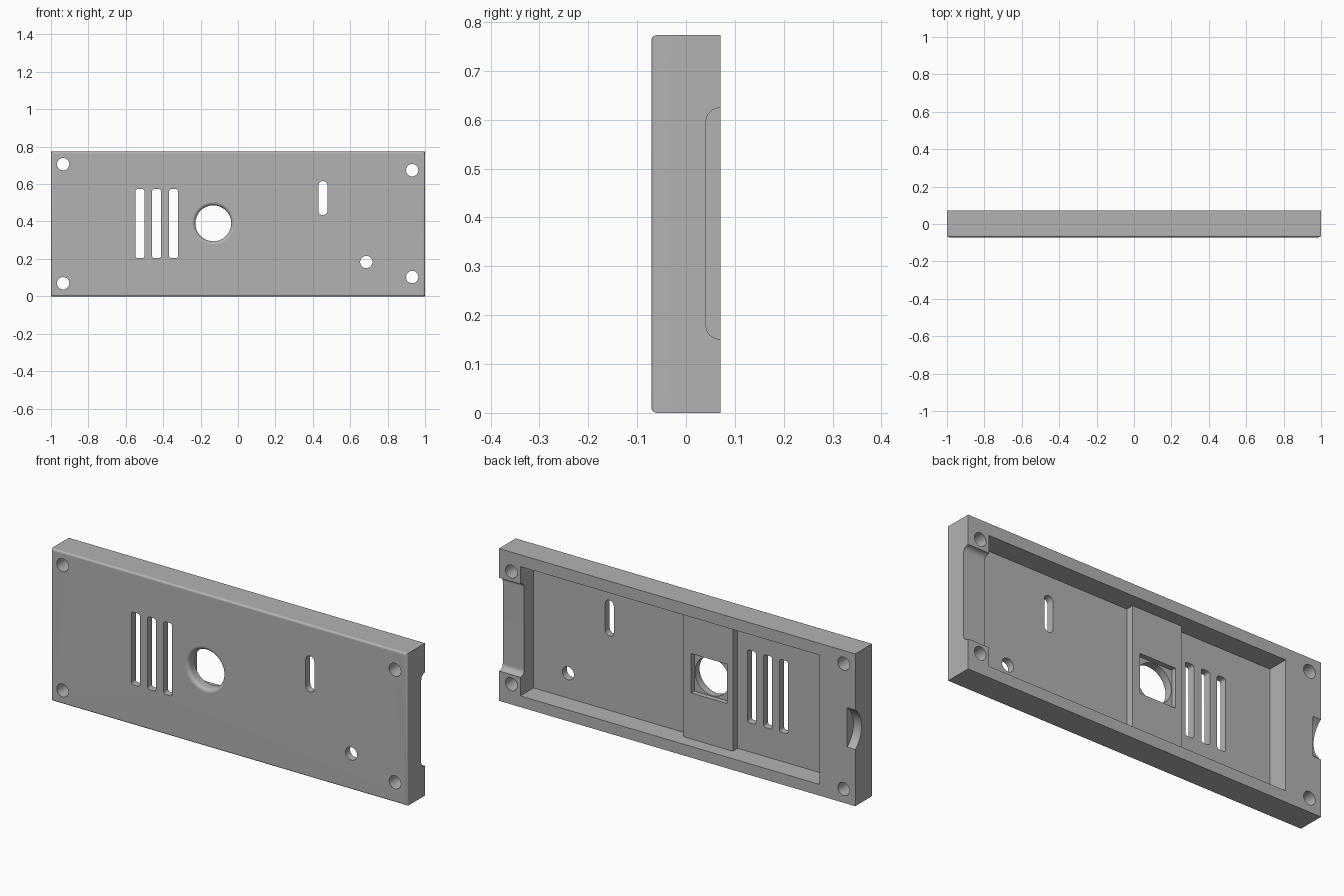
import bpy, bmesh
from math import sin, cos, pi

cube = bpy.data.objects.get("Cube")
if cube:
    bpy.data.objects.remove(cube, do_unlink=True)

W, D, H = 1.0, 0.071, 0.773          # half width, half depth, height
FLOOR, DECK = -0.035, 0.004          # pocket floor and raised deck levels

grey = bpy.data.materials.new("plain grey")
grey.use_nodes = True
grey.diffuse_color = (0.45, 0.45, 0.45, 1)
grey.node_tree.nodes["Principled BSDF"].inputs["Base Color"].default_value = grey.diffuse_color

AXES = {"x": lambda u, v, w: (w, u, v),
        "y": lambda u, v, w: (u, w, v),
        "z": lambda u, v, w: (u, v, w)}


def make_object(name, bm):
    bmesh.ops.recalc_face_normals(bm, faces=bm.faces)
    mesh = bpy.data.meshes.new(name)
    bm.to_mesh(mesh)
    bm.free()
    mesh.materials.append(grey)
    obj = bpy.data.objects.new(name, mesh)
    bpy.context.collection.objects.link(obj)
    return obj


def loft(name, axis, sections):
    """Solid through (outline, position) sections along an axis."""
    bm = bmesh.new()
    rings = [[bm.verts.new(AXES[axis](u, v, w)) for u, v in pts] for pts, w in sections]
    n = len(rings[0])
    for a, b in zip(rings, rings[1:]):
        for i in range(n):
            j = (i + 1) % n
            bm.faces.new((a[i], a[j], b[j], b[i]))
    bm.faces.new(rings[0])
    bm.faces.new(rings[-1])
    return make_object(name, bm)


def prism(name, axis, pts, start, end):
    return loft(name, axis, [(pts, start), (pts, end)])


def circle(u, v, r, n=48):
    return [(u + r * cos(2 * pi * i / n), v + r * sin(2 * pi * i / n)) for i in range(n)]


def round_rect(u0, u1, v0, v1, r, n=8):
    corners = [(u1 - r, v1 - r), (u0 + r, v1 - r), (u0 + r, v0 + r), (u1 - r, v0 + r)]
    return [(cu + r * cos(a), cv + r * sin(a))
            for q, (cu, cv) in enumerate(corners)
            for a in [(q + i / n) * pi / 2 for i in range(n + 1)]]


# Panel body with rounded front edges
bm = bmesh.new()
bmesh.ops.create_cube(bm, size=1)
for v in bm.verts:
    v.co = (v.co.x * 2 * W, v.co.y * 2 * D, (v.co.z + 0.5) * H)
front = [e for e in bm.edges if all(v.co.y < 0 for v in e.verts)]
bmesh.ops.bevel(bm, geom=front, offset=0.011, segments=5, profile=0.5, affect='EDGES')
panel = make_object("panel", bm)

cutters = []

# Rear pocket, stepped to leave a raised deck across it
step = [(-0.8, 0.2), (-0.8, FLOOR), (-0.266, FLOOR), (-0.266, DECK),
        (0.011, DECK), (0.011, FLOOR), (0.88, FLOOR), (0.88, 0.2)]
cutters.append(prism("pocket_cutter", "z", step, 0.057, 0.713))

# Cable notch on the left end, finger scoop on the right end
cutters.append(prism("notch_cutter", "x", round_rect(0.041, 0.2, 0.151, 0.624, 0.028), 0.86, 1.1))
cutters.append(prism("scoop_cutter", "x", circle(0.146, 0.388, 0.125, 64), -1.1, -0.955))

# Screw holes and the small round opening
for x, z in [(-0.935, 0.706), (-0.935, 0.07), (0.931, 0.674), (0.931, 0.103), (0.686, 0.183)]:
    cutters.append(prism("hole_cutter", "y", circle(x, z, 0.033, 32), -0.2, 0.2))

# Vent slots and the oblong slot
for x in (-0.525, -0.435, -0.344):
    cutters.append(prism("vent_cutter", "y", round_rect(x - 0.024, x + 0.024, 0.204, 0.573, 0.012), -0.2, 0.2))
cutters.append(prism("slot_cutter", "y", round_rect(0.43, 0.478, 0.434, 0.616, 0.0235), -0.2, 0.2))

# Large round opening with a rounded lip, and the square recess behind it
CX, CZ, R, LIP = -0.132, 0.39, 0.096, 0.02
profile = [(R + LIP, -0.2)]
profile += [(R + LIP * (1 - sin(a)), -D + LIP * (1 - cos(a)))
            for a in [i * pi / 12 for i in range(7)]]
profile.append((R, 0.2))
cutters.append(loft("opening_cutter", "y", [(circle(CX, CZ, r, 64), y) for r, y in profile]))
S = 0.1
square = [(CX - S, CZ - S), (CX + S, CZ - S), (CX + S, CZ + S), (CX - S, CZ + S)]
cutters.append(prism("recess_cutter", "y", square, DECK - 0.025, 0.2))

# Cut everything out of the panel
bpy.ops.object.select_all(action='DESELECT')
bpy.context.view_layer.objects.active = panel
panel.select_set(True)
for cutter in cutters:
    mod = panel.modifiers.new("cut", 'BOOLEAN')
    mod.operation = 'DIFFERENCE'
    mod.solver = 'EXACT'
    mod.object = cutter
    bpy.ops.object.modifier_apply(modifier=mod.name)
    bpy.data.objects.remove(cutter, do_unlink=True)

# Smooth curved walls, keep flat faces flat
bpy.ops.object.shade_smooth_by_angle(angle=pi / 6)
weighted = panel.modifiers.new("weighted normals", 'WEIGHTED_NORMAL')
weighted.keep_sharp = True
